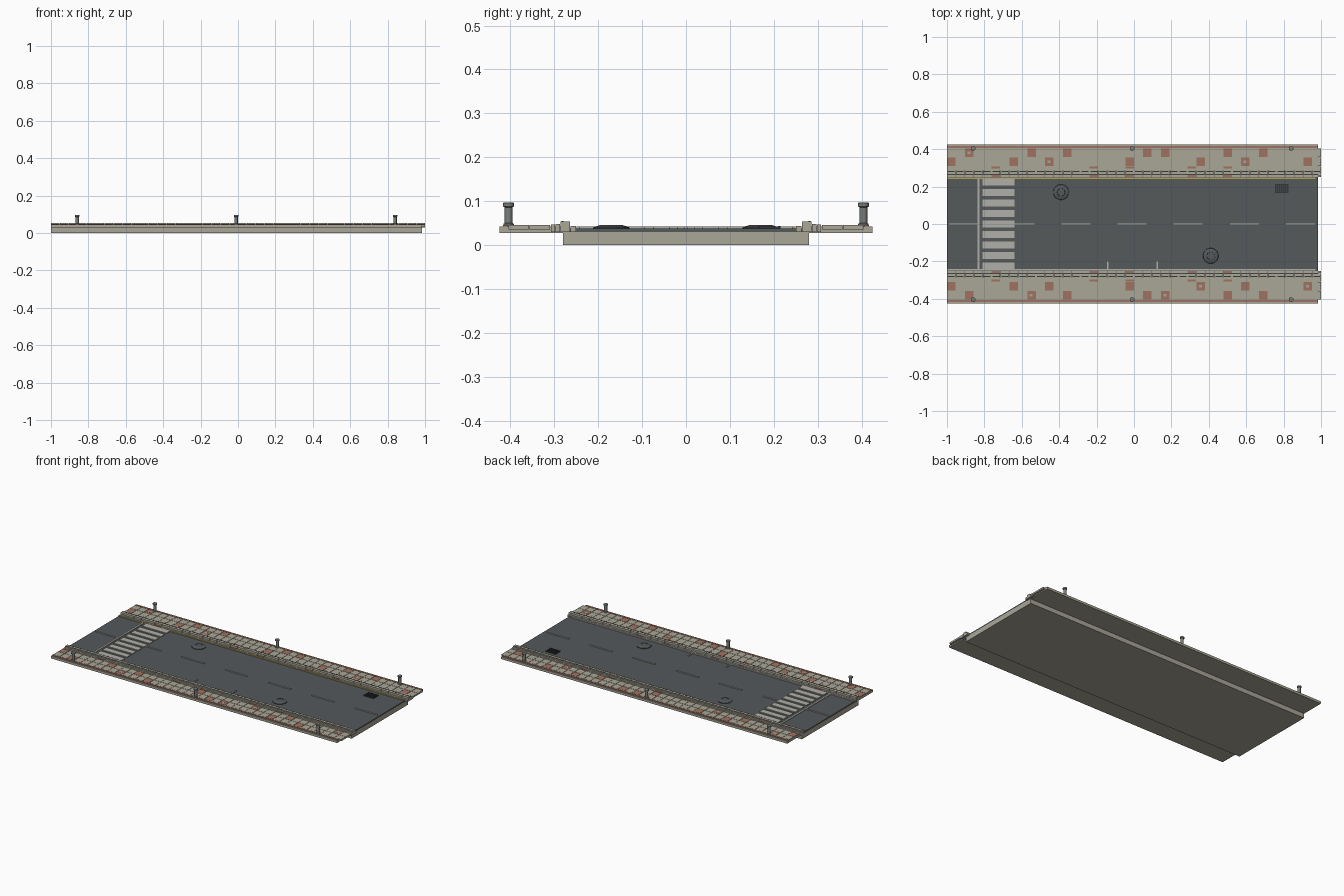
import bpy, bmesh, math
from mathutils import Matrix

cube = bpy.data.objects.get("Cube")
if cube:
    bpy.data.objects.remove(cube, do_unlink=True)


def material(name, colour):
    m = bpy.data.materials.new(name)
    m.use_nodes = True
    m.diffuse_color = (*colour, 1)
    m.node_tree.nodes["Principled BSDF"].inputs["Base Color"].default_value = (*colour, 1)
    return m


STONE = material("stone", (0.40, 0.38, 0.31))
BRICK = material("red brick", (0.35, 0.17, 0.12))
ASPHALT = material("asphalt", (0.09, 0.10, 0.105))
PAINT = material("white paint", (0.44, 0.43, 0.39))
YELLOW = material("yellow paint", (0.45, 0.35, 0.10))
IRON = material("dark iron", (0.035, 0.037, 0.037))
STEEL = material("steel", (0.20, 0.21, 0.19))


def box(bm, x, y, z, mat=0):
    """Add a box spanning the given (low, high) pairs."""
    size = [b - a for a, b in (x, y, z)]
    mid = [(a + b) / 2 for a, b in (x, y, z)]
    mtx = Matrix.Translation(mid) @ Matrix.Diagonal((*size, 1))
    made = bmesh.ops.create_cube(bm, size=1, matrix=mtx)
    for f in {f for v in made["verts"] for f in v.link_faces}:
        f.material_index = mat


def finish(bm, name, *mats):
    mesh = bpy.data.meshes.new(name)
    bm.to_mesh(mesh)
    bm.free()
    for m in mats:
        mesh.materials.append(m)
    ob = bpy.data.objects.new(name, mesh)
    bpy.context.collection.objects.link(ob)
    return ob


def boxes(name, mats, parts):
    bm = bmesh.new()
    for p in parts:
        box(bm, *p)
    return finish(bm, name, *mats)


def lathe(name, profile, mats, x, y, sides, smooth=False):
    """Spin a (radius, height) profile; flat tops take the first material."""
    bm = bmesh.new()
    rings = []
    for r, z in profile:
        rings.append([bm.verts.new((x + r * math.cos(2 * math.pi * i / sides),
                                    y + r * math.sin(2 * math.pi * i / sides), z))
                      for i in range(sides)])
    for a, b in zip(rings, rings[1:]):
        for i in range(sides):
            j = (i + 1) % sides
            f = bm.faces.new((a[i], a[j], b[j], b[i]))
            f.normal_update()
            f.material_index = 0 if f.normal.z > 0.9 else len(mats) - 1
            f.smooth = smooth and abs(f.normal.z) < 0.3
    bm.faces.new(rings[-1])
    return finish(bm, name, *mats)


END = 0.985
TOP = 0.038      # road surface
PLATE = 0.042    # top of painted lines
COUNT = 42
PITCH = 2 / COUNT

# Road bed and surface
boxes("road_base", [STONE], [((-1, END), (-0.28, 0.28), (0, 0.03))])
boxes("road_surface", [ASPHALT], [((-1, END), (-0.266, 0.266), (0.0295, TOP))])

# Painted lines
z = (TOP - 0.001, PLATE)
boxes("centre_dashes", [PAINT],
      [((s, s + 0.155), (-0.004, 0.004), z) for s in [-0.988 + 0.3 * i for i in range(7)]])
boxes("crosswalk", [PAINT],
      [((-0.81, -0.64), (c - 0.019, c + 0.019), (z[0], z[1] + 0.0005))
       for c in [-0.224 + 0.056 * i for i in range(9)]])
boxes("stop_line", [PAINT], [((-0.837, -0.825), (-0.245, 0.245), z)])
boxes("white_edge_line", [PAINT], [((-1, 0.97), (-0.249, -0.241), z)])
boxes("yellow_edge_line", [YELLOW], [((-1, 0.97), (0.241, 0.249), z)])
boxes("parking_marks", [PAINT],
      [((x - 0.004, x + 0.004), (-0.241, -0.2), z) for x in (-0.14, 0.125)])

# Which stones are brick, counted along the pavement
BRICK_OUTER = {2, 9, 13, 22, 24, 31, 35}
BRICK_INNER = {0, 7, 11, 20, 28, 33, 40}
BRICK_KERB = {5, 16, 20, 27, 31}
WORN = {1: [(2, 1), (11, 0), (33, 0)], -1: [(28, 0), (40, 0), (9, 1), (24, 1)]}


def span(side, a, b):
    return tuple(sorted((side * a, side * b)))


for side, label in ((1, "back"), (-1, "front")):
    # Pavement slab with a brick border
    boxes(label + "_pavement_slab", [STONE],
          [((-1, END), span(side, 0.265, 0.425), (0.028, 0.0425))])
    boxes(label + "_brick_border", [BRICK],
          [((-1, END), span(side, 0.406, 0.417), (0.04, 0.046))])

    # Two rows of paving tiles
    tiles = []
    for k in range(COUNT):
        x0 = -1 + k * PITCH
        for row, red in enumerate((BRICK_INNER, BRICK_OUTER)):
            y0 = 0.309 + row * 0.048
            tiles.append(((x0 + 0.001, x0 + PITCH - 0.001),
                          span(side, y0 + 0.001, y0 + 0.047),
                          (0.035, 0.0455), int(k in red)))
    boxes(label + "_paving_tiles", [STONE, BRICK], tiles)

    # Worn patches on a few brick tiles
    chips = []
    for k, row in WORN[side]:
        x, y = -1 + (k + 0.5) * PITCH, 0.333 + row * 0.048
        chips.append(((x - 0.01, x + 0.006), span(side, y - 0.008, y + 0.007), (0.045, 0.0462)))
    boxes(label + "_worn_patches", [STONE], chips)

    # Kerb stones: gutter row, raised row and back row
    kerb = []
    for k in range(COUNT):
        x = (-1 + k * PITCH + 0.001, -1 + (k + 1) * PITCH - 0.001)
        red = int(k in BRICK_KERB)
        kerb.append((x, span(side, 0.251, 0.263), (0.03, 0.043), red))
        kerb.append((x, span(side, 0.264, 0.286), (0.03, 0.054)))
        kerb.append((x, span(side, 0.287, 0.297), (0.03, 0.048)))
        kerb.append((x, span(side, 0.298, 0.308), (0.03, 0.0465), red))
    boxes(label + "_kerb", [STONE, BRICK], kerb)
    boxes(label + "_kerb_groove", [IRON],
          [((-1 + k * PITCH + 0.006, -1 + (k + 1) * PITCH - 0.006),
            span(side, 0.279, 0.284), (0.053, 0.0545)) for k in range(COUNT)])

    # Bollards
    for n, x in enumerate((-0.86, -0.01, 0.84)):
        lathe(f"{label}_bollard_{n + 1}",
              [(0.012, 0.042), (0.012, 0.048), (0.009, 0.05), (0.009, 0.086),
               (0.0125, 0.088), (0.0125, 0.096), (0.009, 0.097)],
              [STEEL], x, side * 0.404, 16, smooth=True)

# Manholes: low domes with a flat lid
for n, (x, y) in enumerate(((-0.39, 0.17), (0.41, -0.17))):
    lathe(f"manhole_{n + 1}",
          [(0.042, 0.037), (0.040, 0.041), (0.024, 0.046), (0.021, 0.046), (0.020, 0.045)],
          [ASPHALT, IRON], x, y, 24)

# Drain grate: frame and bars
gx, gy = 0.79, 0.19
grate = [((gx - 0.035, gx + 0.035), (gy + s - 0.003, gy + s + 0.003), (TOP - 0.001, 0.043))
         for s in (-0.022, 0.022)]
grate += [((c - 0.003, c + 0.003), (gy - 0.022, gy + 0.022), (TOP - 0.001, 0.042))
          for c in [gx - 0.032 + 0.0107 * i for i in range(7)]]
boxes("drain_grate", [IRON], grate)
